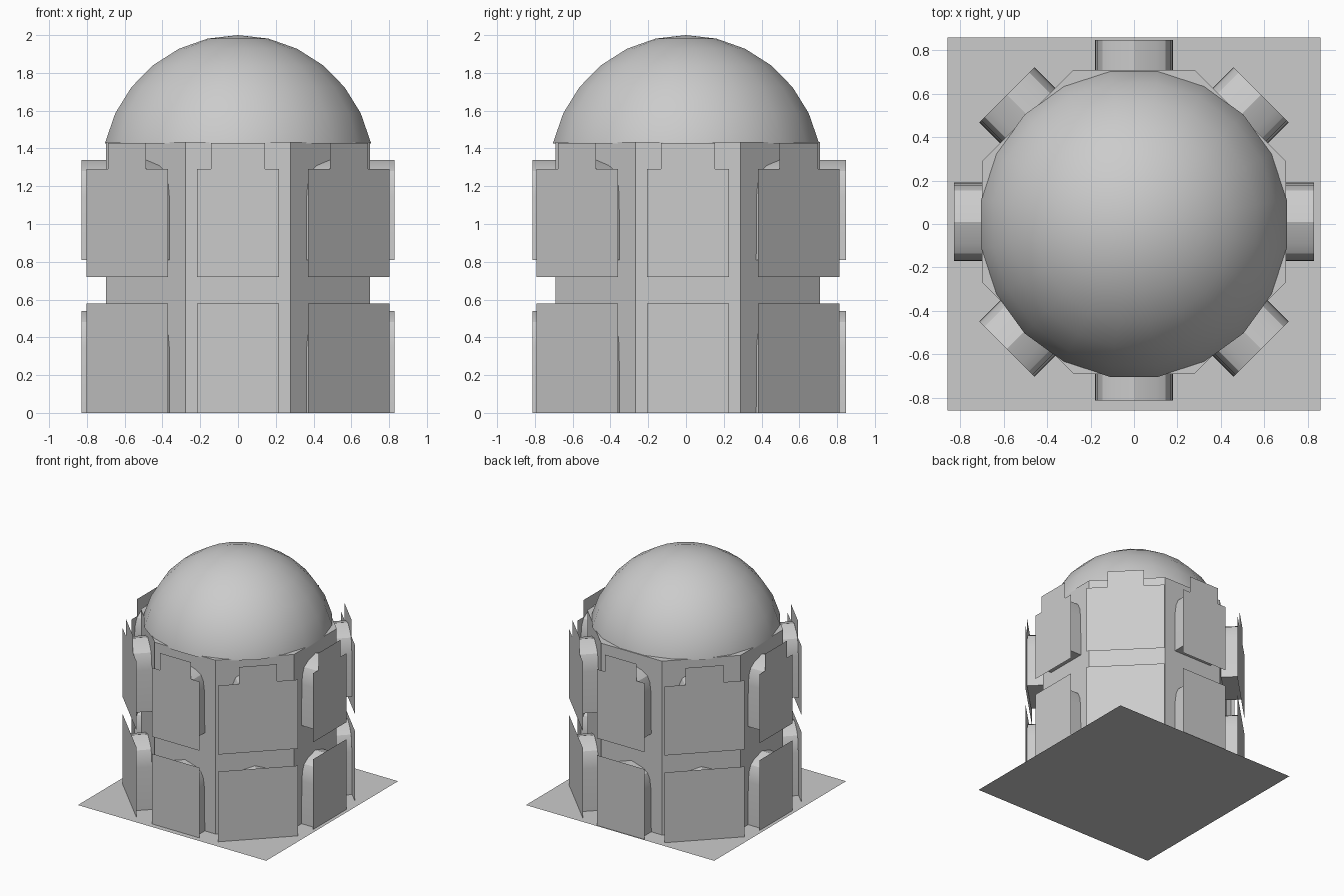
import bpy
import bmesh
import math
from mathutils import Matrix, Vector

if "Cube" in bpy.data.objects:
    bpy.data.objects.remove(bpy.data.objects["Cube"], do_unlink=True)

# Single stone colour
stone = bpy.data.materials.new("grey_stone")
stone.use_nodes = True
GREY = (0.6, 0.6, 0.6, 1)
stone.diffuse_color = GREY
stone.node_tree.nodes["Principled BSDF"].inputs["Base Color"].default_value = GREY

CENTRE = Vector((0, 0.01, 0))
WALL_TOP = 1.435


def finish(bm, name, smooth=None):
    mesh = bpy.data.meshes.new(name)
    bm.to_mesh(mesh)
    bm.free()
    mesh.materials.append(stone)
    obj = bpy.data.objects.new(name, mesh)
    bpy.context.collection.objects.link(obj)
    if smooth:
        bpy.ops.object.select_all(action="DESELECT")
        obj.select_set(True)
        bpy.context.view_layer.objects.active = obj
        bpy.ops.object.shade_smooth_by_angle(angle=math.radians(smooth))
    return obj


def extrude_profile(points, offset, name, matrix=Matrix(), smooth=None):
    """Fill a closed outline and, if an offset is given, extrude it."""
    bm = bmesh.new()
    face = bm.faces.new([bm.verts.new(p) for p in points])
    if offset:
        new = bmesh.ops.extrude_face_region(bm, geom=[face], use_keep_orig=True)["geom"]
        verts = [g for g in new if isinstance(g, bmesh.types.BMVert)]
        bmesh.ops.translate(bm, verts=verts, vec=offset)
        bmesh.ops.recalc_face_normals(bm, faces=bm.faces)
    bm.transform(matrix)
    return finish(bm, name, smooth)


def mirrored(half):
    """Complete a left-right symmetric outline from its right half."""
    return half + [(-x, z) for x, z in reversed(half) if x > 0]


# Ground slab
h = 0.86
extrude_profile([(-h, -h, 0), (h, -h, 0), (h, h, 0), (-h, h, 0)], None, "base_plate")

# Octagonal tower
a, b = 0.70, 0.278
outline = [(a, b), (b, a), (-b, a), (-a, b), (-a, -b), (-b, -a), (b, -a), (a, -b)]
extrude_profile([(x, y + CENTRE.y, 0) for x, y in outline], (0, 0, WALL_TOP), "tower_wall")

# Dome: upper part of a sphere, cut where it meets the wall
bm = bmesh.new()
bmesh.ops.create_uvsphere(bm, u_segments=20, v_segments=14, radius=0.73)
bm.transform(Matrix.Translation((0, 0, 1.27)) @ Matrix.Rotation(math.radians(9), 4, "Z"))
bmesh.ops.bisect_plane(bm, geom=bm.verts[:] + bm.edges[:] + bm.faces[:],
                       plane_co=(0, 0, WALL_TOP - 0.01), plane_no=(0, 0, -1),
                       clear_outer=True)
finish(bm, "dome", 40)

# Arched bays with a flat shield in front, on two storeys of all eight sides
for i in range(8):
    turn = Matrix.Translation(CENTRE) @ Matrix.Rotation(math.radians(45 * i), 4, "Z")
    half_w = 0.305 if i % 2 else 0.217
    reach = 0.84 if i == 4 else 0.825 if i == 0 else 0.83

    for level, bottom, top in (("lower", 0, 0.54), ("upper", 0.81, 1.34)):
        arch = mirrored([(0, top), (0.1, top - 0.03), (0.145, top - 0.06),
                         (0.167, top - 0.11), (0.177, top - 0.19), (0.18, bottom)])
        extrude_profile([(x, -0.67, z) for x, z in arch], (0, 0.672 - reach, 0),
                        f"{level}_bay_{i + 1}", turn, 30)

    lower = mirrored([(half_w, 0.58), (half_w, 0)])
    upper = mirrored([(0.143, 1.43), (0.143, 1.29), (half_w, 1.29), (half_w, 0.72)])
    for level, shape in (("lower", lower), ("upper", upper)):
        extrude_profile([(x, -reach, z) for x, z in reversed(shape)], None,
                        f"{level}_shield_{i + 1}", turn)
